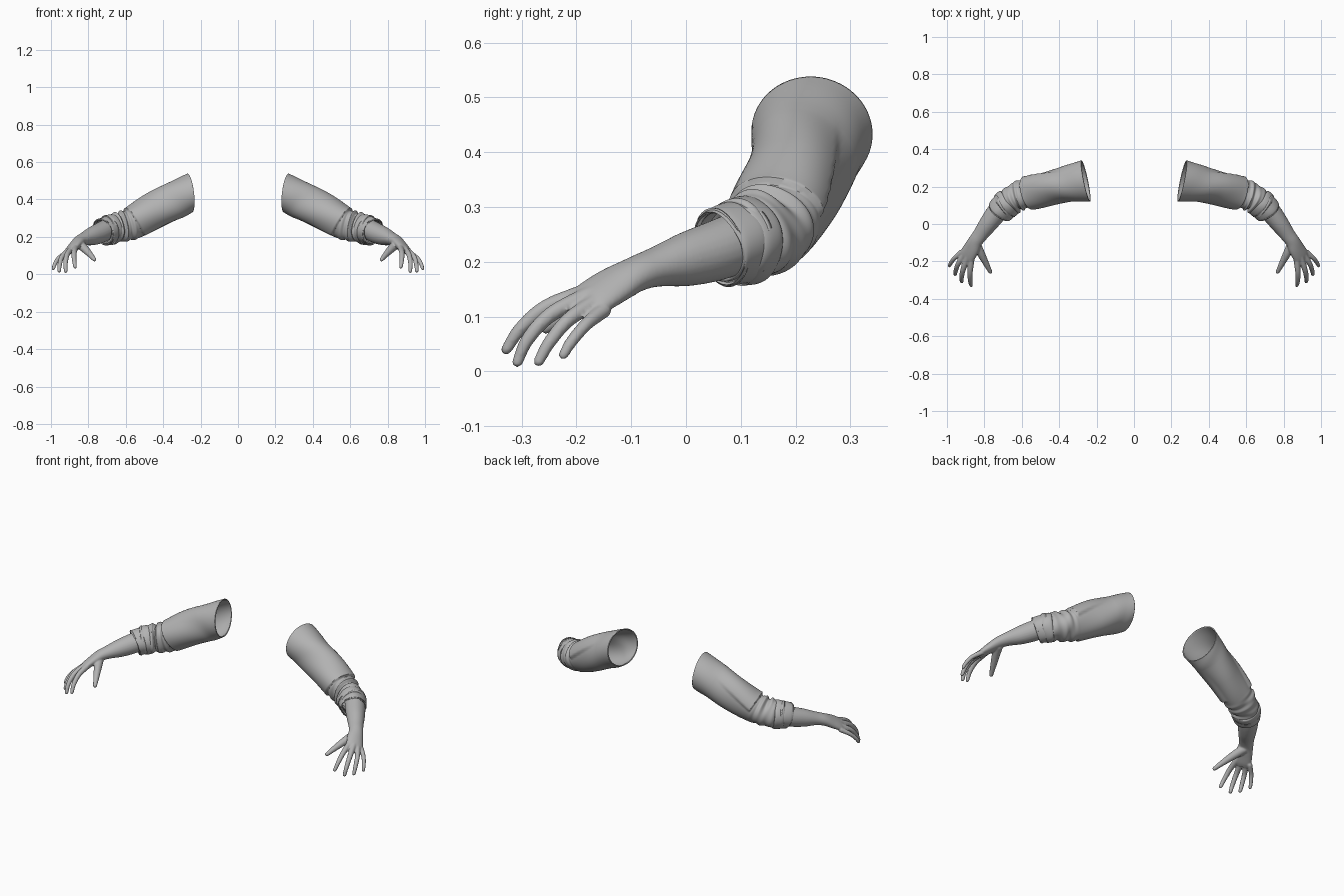
import bpy, bmesh, math
from mathutils import Vector
from mathutils.geometry import interpolate_bezier

if "Cube" in bpy.data.objects:
    bpy.data.objects.remove(bpy.data.objects["Cube"])

grey = bpy.data.materials.new("plain grey")
grey.use_nodes = True
grey.diffuse_color = (0.45, 0.45, 0.45, 1)
grey.node_tree.nodes["Principled BSDF"].inputs["Base Color"].default_value = (0.45, 0.45, 0.45, 1)

UP = (0, 0, 1)


def spline(keys, t):
    """Catmull-Rom value of a list of vectors at t."""
    i = min(int(t), len(keys) - 2)
    f = t - i
    b, c = keys[i], keys[i + 1]
    a = keys[i - 1] if i > 0 else b * 2 - c
    d = keys[i + 2] if i + 2 < len(keys) else c * 2 - b
    return b + (c - a) * (f / 2) + (a * 2 - b * 5 + c * 4 - d) * (f * f / 2) \
        + (b * 3 - a - c * 3 + d) * (f ** 3 / 2)


def loft(bm, stations, sides=24, steps=8, ups=None, first=None, relief=None, caps=True):
    """Sweep an ellipse through (x, y, z, half width, half height) stations."""
    pos = [Vector(s[:3]) for s in stations]
    size = [Vector((s[3], s[-1], 0)) for s in stations]
    ups = [Vector(u) for u in (ups or [UP] * len(stations))]
    last = len(stations) - 1
    rings = []
    for k in range(last * steps + 1):
        t = k / steps
        p, s = spline(pos, t), spline(size, t)
        n = (spline(pos, min(t + 0.05, last)) - spline(pos, max(t - 0.05, 0))).normalized()
        if first and t < 1:
            n = Vector(first).normalized().lerp(n, t).normalized()
        u = spline(ups, t).cross(n).normalized()
        v = n.cross(u)
        ring = []
        for j in range(sides):
            a = math.tau * j / sides
            r = relief(t, a) if relief else 0
            ring.append(bm.verts.new(p + u * (s.x + r) * math.cos(a) + v * (s.y + r) * math.sin(a)))
        rings.append(ring)
    for a, b in zip(rings, rings[1:]):
        for j in range(sides):
            m = (j + 1) % sides
            bm.faces.new((a[j], a[m], b[m], b[j]))
    if caps:
        bm.faces.new(rings[0][::-1])
        bm.faces.new(rings[-1])


def ball(bm, centre, radius):
    made = bmesh.ops.create_icosphere(bm, subdivisions=2, radius=radius)
    bmesh.ops.translate(bm, verts=made["verts"], vec=centre)


def finish(bm, name):
    mesh = bpy.data.meshes.new(name)
    bmesh.ops.recalc_face_normals(bm, faces=bm.faces)
    bm.to_mesh(mesh)
    bm.free()
    mesh.materials.append(grey)
    obj = bpy.data.objects.new(name, mesh)
    bpy.context.collection.objects.link(obj)
    bpy.ops.object.select_all(action="DESELECT")
    obj.select_set(True)
    bpy.context.view_layer.objects.active = obj
    bpy.ops.object.shade_smooth_by_angle(angle=math.radians(50))
    return obj


def mirror(obj):
    obj.modifiers.new("other side", "MIRROR").use_axis[0] = True


def cloth(obj, thickness):
    shell = obj.modifiers.new("cloth", "SOLIDIFY")
    shell.thickness, shell.offset = thickness, -1
    mirror(obj)


def ramp(x, lo, hi):
    x = max(0, min(1, (x - lo) / (hi - lo)))
    return x * x * (3 - 2 * x)


# Forearm and palm, swept as one limb
bm = bmesh.new()
dorsal = (0.5, -0.08, 0.85)
loft(bm, [(.68, .13, .25, .055), (.735, .06, .222, .055), (.78, 0, .204, .049),
          (.82, -.055, .19, .041, .036), (.846, -.09, .178, .039, .031),
          (.868, -.13, .158, .045, .027), (.893, -.172, .132, .047, .021),
          (.905, -.192, .118, .038, .013)],
     ups=[UP, UP, UP, (.15, 0, 1), (.3, 0, .95), dorsal, dorsal, dorsal])

# Fingers and thumb: tapered tubes with rounded tips
digits = {
    "index": [(.868, -.18, .145, .017), (.876, -.255, .117, .0145), (.876, -.302, .078, .0125), (.871, -.328, .04, .010)],
    "middle": [(.89, -.175, .14, .017), (.914, -.245, .105, .0145), (.922, -.288, .06, .0125), (.921, -.308, .017, .010)],
    "ring": [(.908, -.165, .127, .016), (.941, -.215, .094, .0135), (.953, -.25, .052, .012), (.956, -.269, .018, .010)],
    "pinky": [(.922, -.15, .112, .0145), (.96, -.183, .085, .012), (.98, -.21, .053, .011), (.987, -.224, .03, .009)],
    "thumb": [(.845, -.105, .16, .025), (.82, -.155, .137, .022), (.79, -.213, .105, .016), (.768, -.256, .079, .011)],
}
for path in digits.values():
    loft(bm, path, sides=14, steps=6)
    for x, y, z, r in (path[0], path[-1]):
        ball(bm, (x, y, z), r)
limb = finish(bm, "forearm_and_hand")
weld = limb.modifiers.new("blend", "REMESH")
weld.mode, weld.voxel_size, weld.use_smooth_shade = "VOXEL", 0.004, True
soften = limb.modifiers.new("soften", "SMOOTH")
soften.factor, soften.iterations = 0.5, 5
mirror(limb)


# Sleeve: smooth upper part with a raised flap, bunched cloth past the elbow
def sleeve_relief(t, a):
    deg = math.degrees(a)
    back_edge = 62 - 18 * t
    hem = 2.92 + 0.12 * math.sin(a)
    flap = ramp(deg, back_edge - 4, back_edge + 4) * ramp(deg, 262, 235)
    flap *= ramp(t, 0.7, 2.7) * ramp(t, hem + 0.06, hem) * 0.011
    drape = 0.003 * math.sin(3 * a + 2.2 * t) * ramp(t, 0.2, 1.2)
    bunch = ramp(t, 2.95, 3.3) * (0.4 + 0.6 * ramp(math.sin(a - 0.8), -1, 0.6))
    folds = 0.006 * math.sin(9 * t + 1.5 * math.sin(a + 0.6)) + 0.003 * math.sin(15 * t - 2 * a)
    return flap + drape + bunch * folds


bm = bmesh.new()
loft(bm, [(.258, .23, .435, .113, .104), (.35, .215, .388, .098, .1), (.45, .197, .335, .088, .094),
          (.565, .165, .273, .082, .083), (.635, .138, .25, .075, .079), (.70, .088, .235, .068, .07)],
     sides=72, steps=28, first=(.97, -.2, -.12), relief=sleeve_relief, caps=False)
cloth(finish(bm, "sleeve"), 0.006)

# Rolled cuff: two overlapping bands
bands = {
    "cuff_upper_band": [(.663, .122, .241, .070, .074), (.67, .116, .24, .077, .080),
                        (.69, .098, .237, .077, .079), (.70, .088, .235, .07, .072)],
    "cuff_lower_band": [(.688, .1, .237, .068, .070), (.693, .095, .236, .073, .075),
                        (.718, .066, .229, .071, .072), (.723, .06, .227, .064, .065)],
}
for name, path in bands.items():
    bm = bmesh.new()
    loft(bm, path, sides=48, steps=5, caps=False,
         relief=lambda t, a: 0.0015 * math.sin(4 * a + t))
    cloth(finish(bm, name), 0.008)
